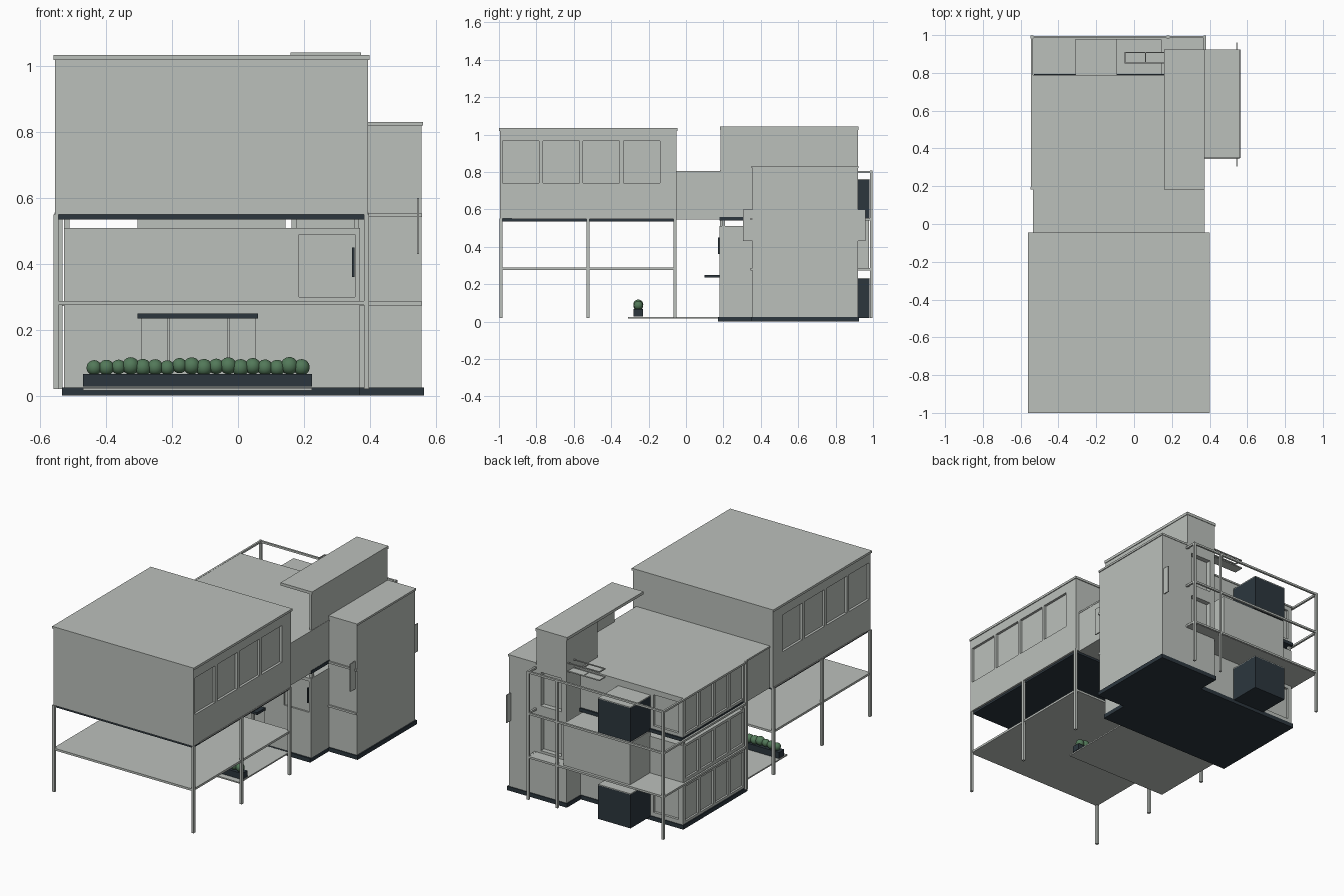
import bpy, bmesh, random
from mathutils import Vector

random.seed(4)
if "Cube" in bpy.data.objects:
    bpy.data.objects.remove(bpy.data.objects["Cube"])


def material(name, rgb):
    m = bpy.data.materials.new(name)
    m.use_nodes = True
    m.diffuse_color = (*rgb, 1)
    m.node_tree.nodes["Principled BSDF"].inputs["Base Color"].default_value = (*rgb, 1)
    return m


LIGHT = material("pale_grey", (0.50, 0.53, 0.50))
DARK = material("dark_slate", (0.025, 0.037, 0.048))
GREEN = material("leaf_green", (0.085, 0.19, 0.10))


def add_object(name, bm, mat):
    me = bpy.data.meshes.new(name)
    bm.to_mesh(me)
    bm.free()
    me.materials.append(mat)
    ob = bpy.data.objects.new(name, me)
    bpy.context.collection.objects.link(ob)
    return ob


def boxes(name, spans, mat=LIGHT):
    """One object made of boxes, each given as (x range, y range, z range)."""
    bm = bmesh.new()
    for span in spans:
        lo, hi = Vector([s[0] for s in span]), Vector([s[1] for s in span])
        for v in bmesh.ops.create_cube(bm, size=1)["verts"]:
            v.co = Vector((lo + hi) / 2 + v.co * (hi - lo))
    return add_object(name, bm, mat)


def box(name, x, y, z, mat=LIGHT):
    return boxes(name, [(x, y, z)], mat)


def carve(ob, spans):
    """Cut box-shaped recesses out of an object."""
    cutter = boxes("recess_cutter", spans)
    cutter.hide_render = True
    mod = ob.modifiers.new("recess", "BOOLEAN")
    mod.object, mod.solver = cutter, "EXACT"
    bpy.context.view_layer.update()
    ev = ob.evaluated_get(bpy.context.evaluated_depsgraph_get())
    ob.data = bpy.data.meshes.new_from_object(ev)
    ob.modifiers.clear()
    bpy.data.objects.remove(cutter)


def bar(c, w=0.008):
    return (c - w, c + w)


# Raised front block with recessed side windows and a roof cap
front_block = box("front_block", (-0.555, 0.395), (-0.995, -0.05), (0.55, 1.02))
windows = [(y, y + 0.195) for y in (-0.98, -0.765, -0.55, -0.335)]
carve(front_block, [(x, y, (0.74, 0.965)) for x in ((-0.6, -0.54), (0.38, 0.5)) for y in windows])
box("front_block_cap", (-0.56, 0.40), (-1.0, -0.045), (1.02, 1.034))
box("front_block_skirt", (-0.557, 0.397), (-0.93, -0.05), (0.548, 0.556))
box("front_block_underside", (-0.545, 0.385), (-0.985, -0.06), (0.535, 0.55), DARK)

# Posts and the deck hung between them
boxes("front_posts", [(bar(x), bar(y), (0.02, 0.55))
                      for x in (-0.553, 0.39) for y in (-0.99, -0.525, -0.058)])
box("front_deck", (-0.555, 0.392), (-0.995, -0.05), (0.275, 0.288))

# Bridge between the two volumes
box("link_bridge", (-0.53, 0.37), (-0.05, 0.20), (0.545, 0.795))
box("link_roof", (-0.535, 0.372), (-0.05, 0.20), (0.795, 0.805))

# Base slab following the rear plan
boxes("base_slab", [((-0.535, 0.37), (0.17, 0.79), (0, 0.025)),
                    ((0.16, 0.565), (0.35, 0.925), (0, 0.025))], DARK)

# Lower two storeys with entrance and side windows
panels = [(y, y + 0.125) for y in (0.20, 0.345, 0.49, 0.635)]
lower = box("lower_storeys", (-0.528, 0.37), (0.18, 0.785), (0.025, 0.51))
carve(lower, [((-0.6, -0.516), y, z) for y in panels for z in ((0.04, 0.25), (0.30, 0.495))]
      + [((-0.30, 0.06), (0.1, 0.25), (0.03, 0.235)),
         ((0.185, 0.355), (0.1, 0.19), (0.30, 0.49)),
         ((-0.50, -0.33), (0.77, 0.9), (0.05, 0.25))])
box("entrance_canopy", (-0.305, 0.06), (0.10, 0.25), (0.235, 0.25), DARK)
boxes("entrance_jambs", [(bar(x, 0.004), (0.18, 0.20), (0.025, 0.235))
                         for x in (-0.297, -0.21, -0.03, 0.056)])
box("front_door_handle", bar(0.35, 0.004), (0.172, 0.182), (0.36, 0.45), DARK)
boxes("clerestory_posts", [(bar(x), bar(y), (0.51, 0.55))
                           for x in (-0.52, 0.17, 0.36) for y in (0.20, 0.77)])

# Upper storey on its dark floor slab
box("upper_floor", (-0.53, 0.372), (0.18, 0.795), (0.54, 0.56), DARK)
upper = box("upper_storey", (-0.528, 0.37), (0.18, 0.785), (0.56, 0.795))
carve(upper, [((-0.6, -0.516), y, (0.575, 0.78)) for y in panels]
      + [((-0.50, -0.33), (0.77, 0.9), (0.58, 0.77))])
box("upper_roof", (-0.535, 0.372), (0.18, 0.79), (0.795, 0.805))

# Stair tower: solid core, side wall and cantilevered roof
core = box("tower_core", (0.165, 0.37), (0.62, 0.92), (0.025, 1.025))
carve(core, [((0.20, 0.34), (0.89, 1.0), z) for z in ((0.30, 0.50), (0.575, 0.78))])
box("tower_side_wall", (0.355, 0.37), (0.185, 0.63), (0.56, 1.025))
box("tower_roof", (0.16, 0.374), (0.183, 0.923), (1.025, 1.042))

# Side wing with cap, storey ledges and a thin fin running through it
box("side_wing", (0.365, 0.557), (0.355, 0.92), (0.025, 0.82))
box("side_wing_cap", (0.37, 0.562), (0.35, 0.923), (0.82, 0.832))
boxes("side_wing_ledges", [((0.37, 0.559), (0.345, 0.36), bar(z, 0.006)) for z in (0.28, 0.548)])
box("side_wing_fin", bar(0.546, 0.003), (0.305, 0.96), (0.43, 0.60))

# Rear bays: two dark boxes and the pale bay between them
for label, z in (("lower", 0.02), ("upper", 0.55)):
    box(label + "_rear_bay", (-0.31, -0.09), (0.78, 0.98), (z, z + 0.207), DARK)
    box(label + "_rear_bay_top", (-0.31, -0.09), (0.78, 0.98), (z + 0.207, z + 0.212))
box("middle_rear_bay", (-0.305, 0.145), (0.78, 0.978), (0.285, 0.54))
box("rear_balcony_floor", (-0.535, 0.38), (0.78, 0.99), (0.272, 0.285))

# Open frame round the rear and left sides
levels = (0.28, 0.547, 0.80)
boxes("rear_frame", [(bar(x, 0.007), bar(0.99, 0.007), (0.02, 0.807)) for x in (-0.54, 0.18, 0.375)]
      + [(bar(-0.54, 0.007), bar(0.19, 0.007), (0.02, 0.807))]
      + [((-0.545, 0.382), bar(0.99, 0.006), bar(z, 0.006)) for z in levels]
      + [(bar(-0.54, 0.006), (0.185, 0.99), bar(z, 0.006)) for z in levels]
      + [(bar(0.375, 0.006), (0.92, 0.99), bar(z, 0.006)) for z in levels])

# Slim rail tray beside the tower
boxes("rail_tray", [((-0.05, 0.17), bar(y, 0.003), bar(z, 0.003)) for y in (0.853, 0.907) for z in (0.83, 0.88)]
      + [(bar(x, 0.003), (0.85, 0.91), bar(z, 0.003)) for x in (-0.047, 0.06) for z in (0.83, 0.88)]
      + [((-0.05, 0.17), (0.85, 0.91), (0.826, 0.83))])

# Paved path and planter with clipped bushes
box("paving", (-0.47, 0.225), (-0.31, 0.18), (0.016, 0.024))
box("planter", (-0.47, 0.225), (-0.28, -0.23), (0.028, 0.066), DARK)
bm = bmesh.new()
count = 18
for i in range(count):
    r = random.uniform(0.022, 0.027)
    made = bmesh.ops.create_icosphere(bm, subdivisions=3, radius=r)
    bmesh.ops.translate(bm, verts=made["verts"],
                        vec=(-0.437 + i * 0.63 / (count - 1), -0.255, random.uniform(0.084, 0.092)))
for f in bm.faces:
    f.smooth = True
add_object("planter_bushes", bm, GREEN)
